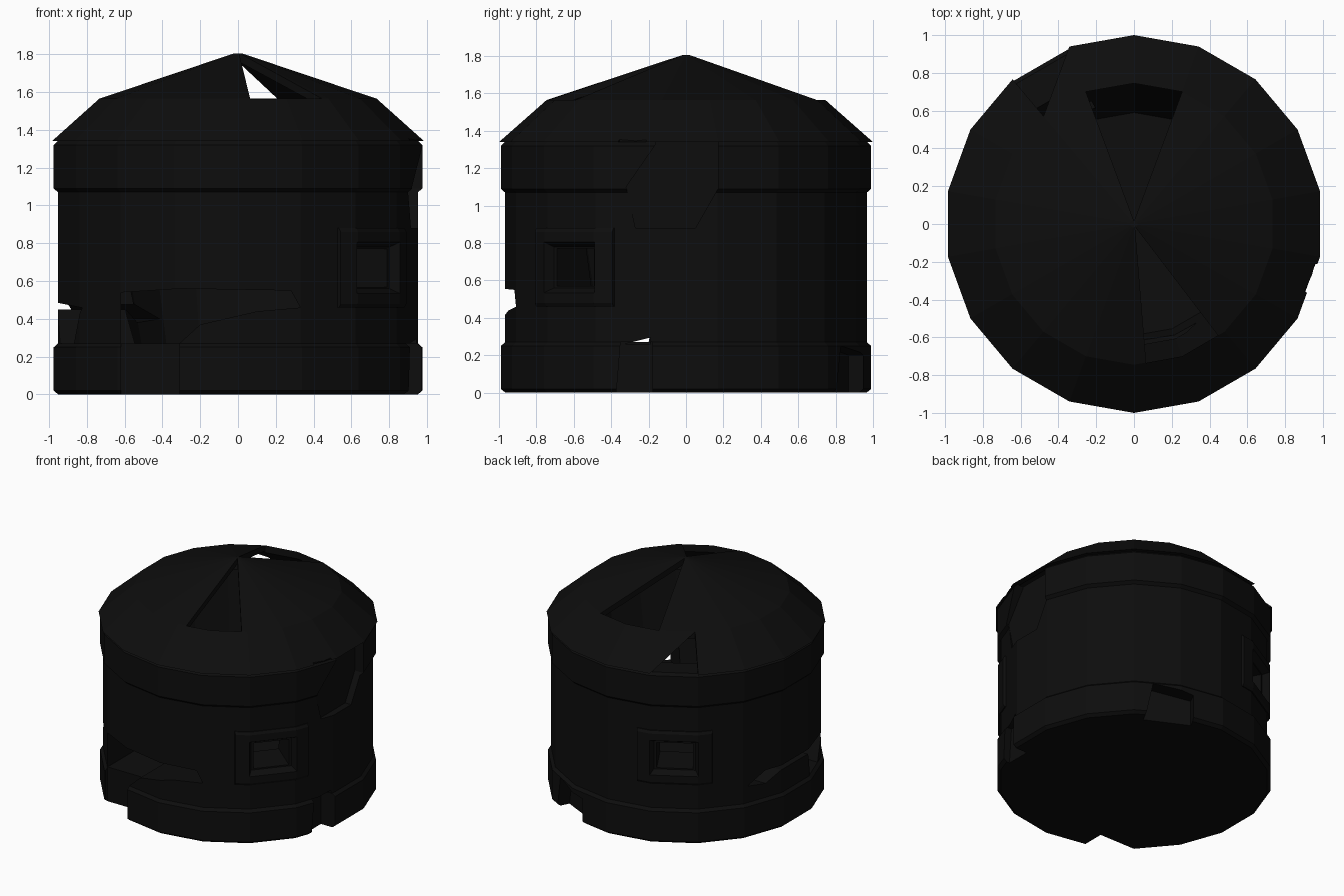
import bpy
import bmesh
from math import cos, sin, radians

cube = bpy.data.objects.get("Cube")
if cube:
    bpy.data.objects.remove(cube, do_unlink=True)

SIDES = 18
STEP = 360 / SIDES

black = bpy.data.materials.new("soot_black")
black.use_nodes = True
COLOUR = (0.004, 0.004, 0.004, 1)
black.diffuse_color = COLOUR
black.node_tree.nodes["Principled BSDF"].inputs["Base Color"].default_value = COLOUR


def make(name, bm):
    bmesh.ops.recalc_face_normals(bm, faces=bm.faces)
    mesh = bpy.data.meshes.new(name)
    bm.to_mesh(mesh)
    bm.free()
    mesh.materials.append(black)
    obj = bpy.data.objects.new(name, mesh)
    bpy.context.collection.objects.link(obj)
    return obj


def lathe(name, profile, start=-90, count=SIDES):
    """Turn a closed (radius, z) outline; a partial turn gets end caps."""
    bm = bmesh.new()
    full = count == SIDES
    axis = {i: bm.verts.new((0, 0, z)) for i, (r, z) in enumerate(profile) if r == 0}
    rings = []
    for k in range(count if full else count + 1):
        a = radians(start + k * STEP)
        rings.append([axis.get(i) or bm.verts.new((r * cos(a), r * sin(a), z))
                      for i, (r, z) in enumerate(profile)])
    n = len(profile)
    for k in range(count):
        a, b = rings[k], rings[(k + 1) % len(rings)]
        for i in range(n):
            j = (i + 1) % n
            quad = list(dict.fromkeys([a[i], b[i], b[j], a[j]]))
            if len(quad) > 2:
                bm.faces.new(quad)
    if not full:
        bm.faces.new(rings[0])
        bm.faces.new(rings[-1])
    return make(name, bm)


def loft(name, low, high):
    """Solid between two matching outlines."""
    bm = bmesh.new()
    a = [bm.verts.new(p) for p in low]
    b = [bm.verts.new(p) for p in high]
    bm.faces.new(a)
    bm.faces.new(b)
    for i in range(len(a)):
        j = (i + 1) % len(a)
        bm.faces.new((a[i], a[j], b[j], b[i]))
    return make(name, bm)


def side_cutter(az, outline, near, far=1.2, inner=None):
    """Outline of (sideways, z) points pushed inward along a direction."""
    c, s = cos(radians(az)), sin(radians(az))

    def place(points, d):
        return [(d * c - t * s, d * s + t * c, z) for t, z in points]
    return loft("cutter", place(inner or outline, near), place(outline, far))


def plan_cutter(outline, z0, z1):
    """Outline of (azimuth, radius) points pushed straight up."""
    flat = [(r * cos(radians(a)), r * sin(radians(a))) for a, r in outline]
    return loft("cutter", [(x, y, z0) for x, y in flat], [(x, y, z1) for x, y in flat])


def box(hw, z0, z1):
    return [(-hw, z0), (hw, z0), (hw, z1), (-hw, z1)]


def cut(obj, cutters):
    for cutter in cutters:
        cutter.hide_render = True
        mod = obj.modifiers.new("cut", 'BOOLEAN')
        mod.operation = 'DIFFERENCE'
        mod.solver = 'EXACT'
        mod.object = cutter
    bpy.context.view_layer.update()
    result = bpy.data.meshes.new_from_object(
        obj.evaluated_get(bpy.context.evaluated_depsgraph_get()))
    obj.modifiers.clear()
    obj.data = result
    for cutter in cutters:
        bpy.data.objects.remove(cutter, do_unlink=True)


def window_cutters(az):
    # splayed reveal, then a straight passage into the room
    return [side_cutter(az, box(0.19, 0.52, 0.82), 0.92, 1.0, box(0.15, 0.56, 0.78)),
            side_cutter(az, box(0.13, 0.57, 0.77), 0.3)]


# Tower wall with base band, top band, floor and tapering room
wall = lathe("round_wall", [
    (0, 0), (0.965, 0), (0.99, 0.02), (0.99, 0.25), (0.967, 0.27),
    (0.967, 1.07), (0.99, 1.09), (0.99, 1.32), (0.97, 1.34),
    (0.8, 1.34), (0.59, 0.27), (0, 0.27)])

cuts = window_cutters(-40) + window_cutters(120)
# Front breach and the doorway gap under it
cuts.append(side_cutter(-90, [
    (-0.62, 0.27), (-0.31, 0.27), (-0.2, 0.37), (0.1, 0.44), (0.33, 0.46),
    (0.28, 0.55), (-0.3, 0.56), (-0.62, 0.54)], 0.3))
cuts.append(side_cutter(-90, [(-0.62, -0.1), (-0.31, -0.1), (-0.31, 0.28), (-0.62, 0.28)], 0.74))
# Long gash on the far side
cuts.append(side_cutter(180, [
    (-0.45, 0.4), (-0.3, 0.38), (-0.17, 0.45), (0.16, 0.45), (0.2, 0.27),
    (0.4, 0.27), (0.5, 0.46), (0.17, 0.485), (-0.3, 0.485)], 0.3))
# Broken slab in the top band
cuts.append(side_cutter(0, [
    (-0.16, 1.4), (0.17, 1.4), (0.17, 1.09), (0.05, 0.88), (-0.27, 0.88),
    (-0.32, 1.1), (-0.16, 1.33)], 0.9))
# Missing base blocks
cuts.append(side_cutter(0, [(-0.38, -0.1), (-0.18, -0.1), (-0.18, 0.27), (-0.35, 0.27)], 0.85))
cuts.append(side_cutter(0, [(-0.33, 0.26), (-0.19, 0.26), (-0.19, 0.295)], 0.3))
cuts.append(side_cutter(64, [(-0.17, -0.1), (0.2, -0.1), (0.2, 0.2), (-0.1, 0.25)], 0.87))
cut(wall, cuts)

# Window surrounds that follow the curve of the wall
for name, az in (("front_window_frame", -40), ("back_window_frame", 120)):
    frame = lathe(name, [(0.93, 0.46), (0.975, 0.46), (0.987, 0.48),
                         (0.987, 0.86), (0.975, 0.88), (0.93, 0.88)], az - 30, 3)
    trims = window_cutters(az)
    for side in (-1, 1):
        trims.append(side_cutter(az, [(side * 0.27, 0.4), (side * 0.6, 0.4),
                                      (side * 0.6, 1.0), (side * 0.27, 1.0)], 0.5))
    cut(frame, trims)

# Two-slope roof shell with collapsed panels
roof = lathe("roof", [
    (0, 1.805), (0.02, 1.805), (0.745, 1.565), (1.0, 1.34),
    (0.95, 1.34), (0.72, 1.53), (0, 1.765)])
cut(roof, [
    plan_cutter([(-70, 0.015), (-85, 0.738), (-70, 0.745), (-53, 0.738)], 1.2, 2),
    plan_cutter([(90, 0.015), (70, 0.745), (90, 0.745), (110, 0.745)], 1.2, 2),
    plan_cutter([(110, 0.746), (110, 1.1), (130, 1.1), (130, 0.746)], 1.2, 2),
    plan_cutter([(-11.5, 1.1), (-12.5, 0.98), (-16, 0.98), (-21.5, 0.97), (-23, 1.1)], 1.2, 2)])
